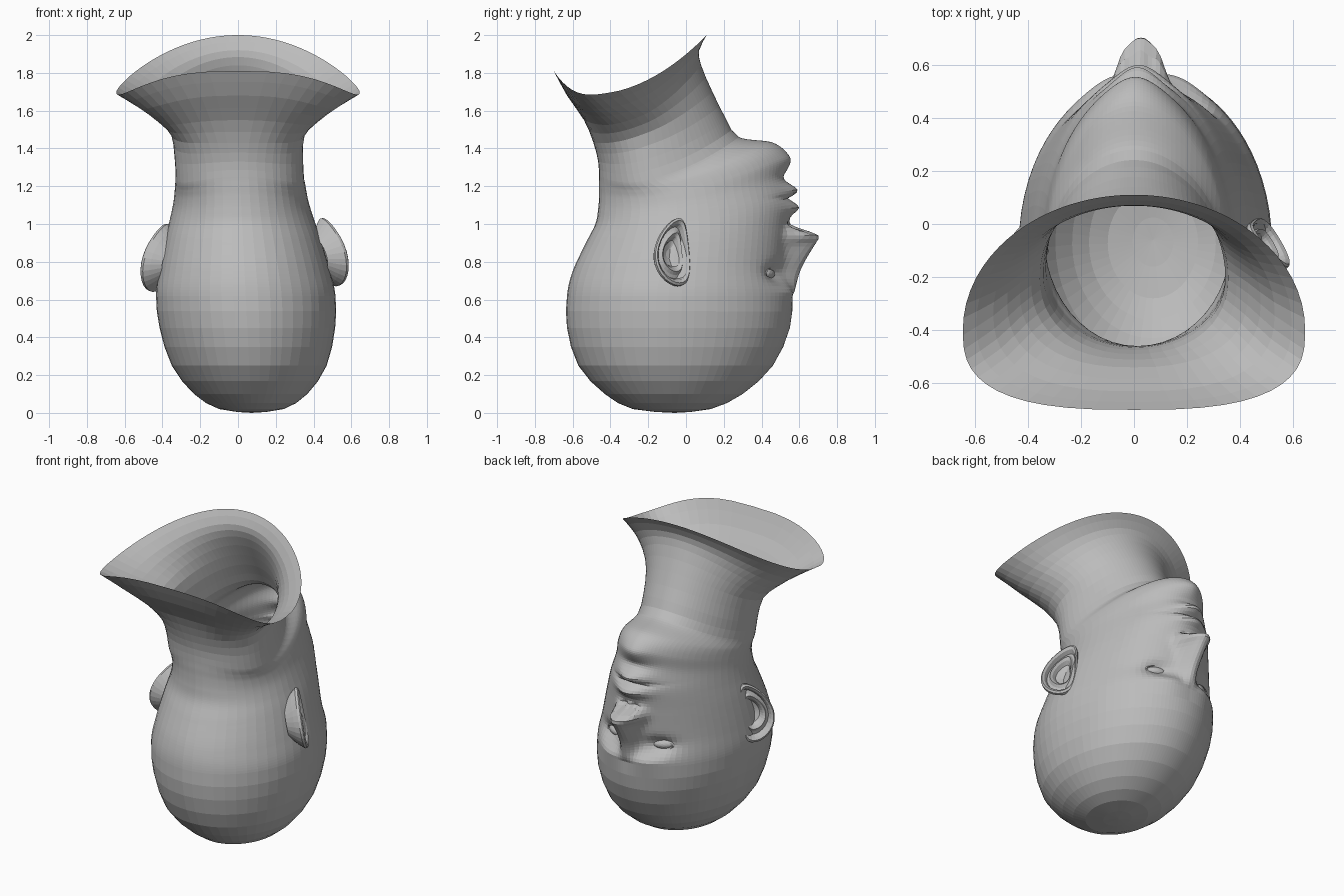
import bpy, bmesh, math
from mathutils import Vector

old = bpy.data.objects.get("Cube")
if old:
    bpy.data.objects.remove(old, do_unlink=True)

clay = bpy.data.materials.new("grey_clay")
clay.use_nodes = True
clay.diffuse_color = (0.5, 0.5, 0.5, 1)
clay.node_tree.nodes["Principled BSDF"].inputs["Base Color"].default_value = (0.5, 0.5, 0.5, 1)


def add_object(name, rings, cap=False):
    """Skin a list of closed rings of points into one flat-shaded mesh."""
    bm = bmesh.new()
    rows = [[bm.verts.new(p) for p in ring] for ring in rings]
    n = len(rows[0])
    for a, b in zip(rows, rows[1:]):
        for i in range(n):
            j = (i + 1) % n
            bm.faces.new((a[i], a[j], b[j], b[i]))
    if cap:
        bm.faces.new(rows[-1])
    bmesh.ops.remove_doubles(bm, verts=bm.verts, dist=0.0005)
    bmesh.ops.recalc_face_normals(bm, faces=bm.faces)
    mesh = bpy.data.meshes.new(name)
    bm.to_mesh(mesh)
    bm.free()
    obj = bpy.data.objects.new(name, mesh)
    bpy.context.collection.objects.link(obj)
    mesh.materials.append(clay)


# Rings: back z, back y, front z, front y, half width, widest y, side dip
RINGS = [Vector(r) for r in (
    (0, -.06, 0, -.06, 0, -.06, 0),
    (.02, -.28, .02, .13, .17, -.07, 0),
    (.1, -.43, .1, .3, .3, -.07, 0),
    (.25, -.57, .25, .46, .41, -.08, 0),
    (.45, -.63, .45, .55, .465, -.08, 0),
    (.62, -.63, .62, .56, .475, -.08, 0),
    (.75, -.6, .78, .53, .45, -.06, 0),
    (.9, -.53, .96, .54, .41, -.04, 0),
    (1, -.48, 1.12, .555, .38, -.04, -.03),
    (1.08, -.465, 1.25, .53, .36, -.04, -.06),
    (1.15, -.46, 1.36, .53, .35, -.06, -.09),
    (1.2, -.46, 1.43, .46, .345, -.1, -.11),
    (1.25, -.46, 1.46, .28, .34, -.16, -.11),
    (1.33, -.465, 1.55, .215, .34, -.19, -.09),
    (1.43, -.49, 1.7, .14, .355, -.2, -.08),
    (1.55, -.54, 1.84, .08, .43, -.25, -.13),
    (1.68, -.63, 1.92, .07, .53, -.33, -.17),
    (1.81, -.7, 2, .11, .645, -.4, -.21))]
FACE = range(5, 12)
SEGMENTS = 72


def spline(i, t):
    last = len(RINGS) - 1
    a, b, c, d = (RINGS[min(max(k, 0), last)] for k in range(i - 1, i + 3))
    return b + t / 2 * (c - a + t * (2 * a - 5 * b + 4 * c - d + t * (3 * b - a - 3 * c + d)))


def bump(x, z, cx, cz, sx, sz):
    return math.exp(-((x - cx) / sx) ** 2 - ((z - cz) / sz) ** 2)


def face_relief(x, z):
    """Forward offset of the face surface, x measured from the face midline."""
    x = abs(x)
    d = 0
    if .62 < z < 1.01:                                       # nose
        along = min(1, (z - .62) / .31)
        fall = max(0, min(1, (1.01 - z) / .08))
        width = .04 + .035 * along
        d += .17 * along * fall * fall * (3 - 2 * fall) * math.exp(-(x / width) ** 2.6)
    d += .045 * bump(x, z, .075, .94, .03, .035)             # nostril wings
    d -= .04 * bump(x, z, .035, .98, .022, .02)              # nostrils
    d -= .055 * bump(x, z, .17, .735, .08, .05)              # eye sockets
    d += .02 * bump(x, z, .13, .64, .1, .035)                # brow
    d += .045 * bump(x, z, 0, 1.085, .1, .032)               # upper lip
    d += .045 * bump(x, z, 0, 1.18, .09, .032)               # lower lip
    d -= .025 * bump(x, z, 0, 1.135, .13, .014)              # mouth line
    d -= .015 * bump(x, z, 0, 1.245, .1, .03)                # chin crease
    d += .02 * bump(x, z, 0, 1.34, .1, .05)                  # chin
    return d


def midline(z):
    return max(0, .072 - .05 * z)


# Head and flared open neck
def head_ring(i, t):
    zb, yb, zf, yf, hw, yc, dip = spline(i, t)
    jaw = 2 - .2 * math.exp(-((i + t - 9.5) / 2) ** 2)
    flare = 2 + max(0, (i + t - 13) / 5)
    ring = []
    for k in range(SEGMENTS):
        phi = math.tau * k / SEGMENTS
        a = phi - .58 * math.sin(phi)                        # denser at the face
        s, c = math.sin(a), math.cos(a)
        n = jaw if c > 0 else flare
        x = hw * math.copysign(abs(s) ** (2 / n), s)
        y = yc + abs(c) ** (2 / n) * ((yf if c > 0 else yb) - yc)
        z = (zb + zf) / 2 + c * (zf - zb) / 2 + dip * s * s
        if c > 0 and z < 1.45:
            y += face_relief(x, z) * min(1, c * 2)
        ring.append((x + midline(z), y, z))
    return ring


rings = []
for i in range(len(RINGS) - 1):
    steps = 9 if i in FACE else 2
    rings += [head_ring(i, k / steps) for k in range(steps)]
rings.append(head_ring(len(RINGS) - 2, 1))
add_object("head_and_neck", rings)

# Ears: outline rings as (scale, height along the ear's outward direction)
EAR = ((.55, -.08), (.85, -.03), (1, 0), (.99, .015), (.92, .022), (.83, .012),
       (.76, -.014), (.66, -.008), (.57, .006), (.47, -.006), (.38, -.03), (.15, -.04))


def ear(name, side):
    u, v = Vector((side * .06, -.09, 0)), Vector((side * -.04, 0, .18))
    out = (v.cross(u) * side).normalized()
    centre = Vector((.035 + side * .468, -.09 + side * .01, .835 + side * .015))
    rings = []
    for scale, height in EAR:
        ring = []
        for k in range(32):
            a = math.tau * k / 32
            s = math.sin(a)
            w = math.cos(a) * (1 - .2 * s) - .4 * s * s      # straight front edge
            w = w * scale - .12 * (1 - scale)                # hollow sits forward
            ring.append(centre + u * w + v * (s * scale) + out * height)
        rings.append(ring)
    add_object(name, rings, cap=True)


# Eyes: almond eyeball with a lid roll around it
BALL = ((-.02, 1), (.005, .95), (.02, .7), (.027, .4), (.03, .1))
LID = ((-.03, 1.35), (.008, 1.18), (.016, 1.05), (.006, .92))


def eye(name, side):
    for part, layers, cap in (("eyeball", BALL, True), ("eyelids", LID, False)):
        rings = []
        for depth, size in layers:
            ring = []
            for k in range(24):
                a = math.tau * k / 24
                x = .06 * size * math.cos(a)
                ring.append((.03 + side * .17 + x, .435 + depth - .35 * side * x,
                             .735 + .03 * size * math.sin(a)))
            rings.append(ring)
        add_object(name + "_" + part, rings, cap)


for label, side in (("left", 1), ("right", -1)):
    ear(label + "_ear", side)
    eye(label, side)
